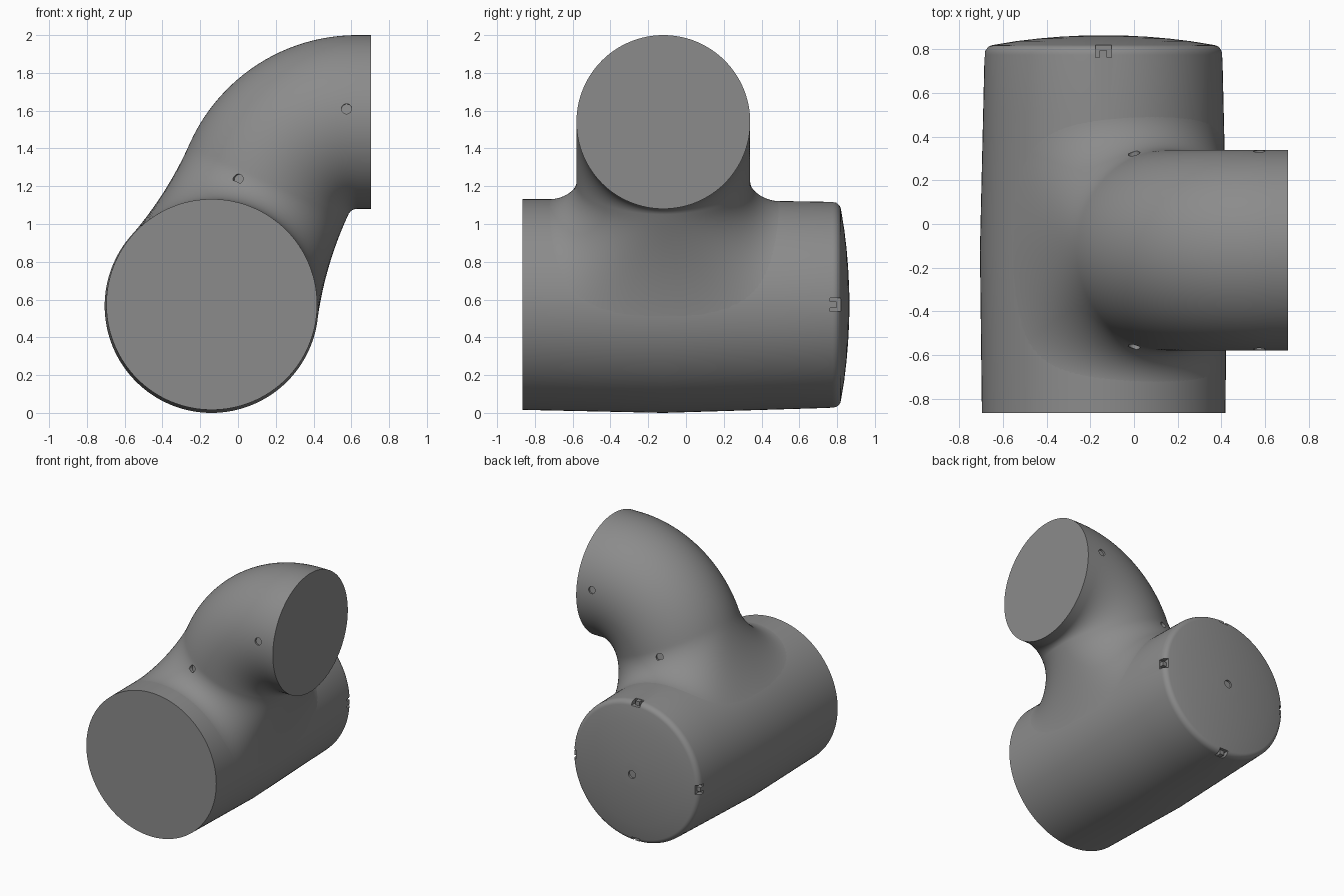
import bpy, bmesh
from math import sin, cos, pi, sqrt, atan2, asin, hypot
from mathutils import Vector

if "Cube" in bpy.data.objects:
    bpy.data.objects.remove(bpy.data.objects["Cube"])

SEG = 128
BX, BZ, EY = -0.14, 0.566, -0.12       # barrel axis, elbow centre plane
BR, ER = 0.566, 0.46                   # barrel and elbow radii
CX, CZ, BEND = 0.63, 1.03, 0.51        # elbow bend pivot and bend radius
BARREL = [(-0.865, 0.558, -0.139, 0.574), (EY, BR, BX, BZ), (0.775, 0.545, BX, 0.572)]

grey = bpy.data.materials.new("dark_grey")
grey.diffuse_color = (0.26, 0.26, 0.26, 1)
grey.use_nodes = True
grey.node_tree.nodes["Principled BSDF"].inputs["Base Color"].default_value = grey.diffuse_color


def barrel_at(y):
    """Radius and axis position of the slightly bulged barrel at y."""
    a, b = BARREL[:2] if y < EY else BARREL[1:]
    s = (y - a[0]) / (b[0] - a[0])
    return [a[i] + (b[i] - a[i]) * s for i in (1, 2, 3)]


def skin(name, rings):
    """Loft closed rings and cap both ends."""
    bm = bmesh.new()
    vs = [[bm.verts.new(p) for p in ring] for ring in rings]
    n = len(vs[0])
    for a, b in zip(vs, vs[1:]):
        for i in range(n):
            j = (i + 1) % n
            bm.faces.new((a[i], a[j], b[j], b[i]))
    bm.faces.new(vs[0])
    bm.faces.new(vs[-1])
    bmesh.ops.recalc_face_normals(bm, faces=bm.faces)
    mesh = bpy.data.meshes.new(name)
    bm.to_mesh(mesh)
    bm.free()
    mesh.materials.append(grey)
    ob = bpy.data.objects.new(name, mesh)
    bpy.context.collection.objects.link(ob)
    return ob


def peg(name, loc, normal, r, depth):
    bpy.ops.mesh.primitive_cylinder_add(vertices=32, radius=r, depth=depth, location=loc)
    ob = bpy.context.object
    ob.name = name
    ob.rotation_mode = 'QUATERNION'
    ob.rotation_quaternion = Vector(normal).to_track_quat('Z', 'Y')
    ob.data.materials.append(grey)
    return ob


def block(name, loc, angle, size):
    """Box turned about y; size is radial, along y, tangential."""
    bpy.ops.mesh.primitive_cube_add(size=1, location=loc, rotation=(0, -angle, 0))
    ob = bpy.context.object
    ob.name, ob.scale = name, size
    ob.data.materials.append(grey)
    return ob


def carve(ob, cutters):
    bpy.context.view_layer.update()
    bpy.context.view_layer.objects.active = ob
    for c in cutters:
        m = ob.modifiers.new("cut", 'BOOLEAN')
        m.operation, m.solver, m.object = 'DIFFERENCE', 'EXACT', c
        bpy.ops.object.modifier_apply(modifier=m.name)
        bpy.data.objects.remove(c)
    bpy.ops.object.select_all(action='DESELECT')
    ob.select_set(True)
    bpy.context.view_layer.objects.active = ob
    bpy.ops.object.shade_smooth_by_angle(angle=pi / 6)


# Barrel body with a rounded rim and shallow domed back
def circle(y, r, cx, cz):
    return [(cx + r * cos(2 * pi * i / SEG), y, cz + r * sin(2 * pi * i / SEG)) for i in range(SEG)]


rings = []
for y in (-0.865, -0.65, -0.4, EY, 0.2, 0.5, 0.775):
    rings.append(circle(y, *barrel_at(y)))
for k in range(1, 7):
    a = k * pi / 2 / 6 * 0.93
    rings.append(circle(0.775 + 0.045 * sin(a), 0.505 + 0.04 * cos(a), BX, 0.572))
for r in (0.4, 0.3, 0.2, 0.1, 0.06):
    rings.append(circle(0.865 - 0.044 * (r / 0.508) ** 2, r, BX, 0.572))
barrel = skin("barrel_body", rings)

# Elbow: straight mouth, bend, then a fillet flaring onto the barrel
dx, dz = BX - CX, BZ - CZ
A = atan2(-dz, -dx) + asin(BEND / hypot(dx, dz))
T = [2 * pi * i / SEG for i in range(SEG)]


def pipe_ring(cx, cz, a):
    return [(cx - ER * cos(t) * sin(a), EY + ER * sin(t), cz + ER * cos(t) * cos(a)) for t in T]


rings = [pipe_ring(0.705, CZ + BEND, 0)]
for k in range(25):
    a = A * k / 24
    rings.append(pipe_ring(CX - BEND * sin(a), CZ + BEND * cos(a), a))

U0, STEPS = 0.72, 20


def fillet_point(t, s):
    """Rolling-ball fillet of varying radius; s runs from pipe to barrel."""
    c = cos(t)
    qa, qb = 1 - c * c, 2 * BR - 2 * ER * c * c
    qk = BR ** 2 - (ER * c) ** 2 - U0 ** 2
    f = -2 * qk / (qb + sqrt(qb * qb - 4 * qa * qk))
    o = Vector(((ER + f) * c, (ER + f) * sin(t), U0))
    n1 = Vector((-c, -sin(t), 0))
    n2 = Vector((-o.x, 0, -o.z)).normalized()
    th = n1.angle(n2)
    p = o + (n1 * sin((1 - s) * th) + n2 * sin(s * th)) * (f / sin(th))
    w = Vector((BX + p.z * cos(A) - p.x * sin(A), EY + p.y, BZ + p.z * sin(A) + p.x * cos(A)))
    # follow the barrel's slight bulge
    r, cx, cz = barrel_at(w.y)
    d = Vector((w.x - BX, 0, w.z - BZ)).normalized() * (r - BR - 0.0006)
    return w + (d + Vector((cx - BX, 0, cz - BZ))) * s * s


for k in range(STEPS + 1):
    rings.append([fillet_point(t, k / STEPS) for t in T])
core = Vector((BX, EY, BZ))
rings.append([core + (p - core) * 0.6 for p in rings[-1]])
elbow = skin("elbow_pipe", rings)

# Shallow round recesses on both sides of the elbow
cuts = []
for side in (-1, 1):
    for x, z, v, a in ((0.003, 1.237, 0.15, A), (0.575, 1.61, 0.073, 0.11)):
        h = sqrt(ER ** 2 - v * v)
        cuts.append(peg("cutter", (x, EY + side * h, z),
                        (-v * sin(a), side * h, v * cos(a)), 0.027, 0.028))
carve(elbow, cuts)

# Rim pockets, each split by a small tongue, and a centre recess on the back
cuts = [peg("cutter", (BX, 0.865, 0.572), (0, 1, 0), 0.03, 0.03)]
for k in range(4):
    a = k * pi / 2
    n = Vector((cos(a), 0, sin(a)))
    c = Vector((BX, 0.795, 0.572))
    cuts.append(block("cutter", c + n * 0.54, a, (0.06, 0.066, 0.072)))
    block("rim_tongue", c + n * 0.521 - Vector((0, 0.017, 0)), a, (0.042, 0.036, 0.034))
carve(barrel, cuts)
